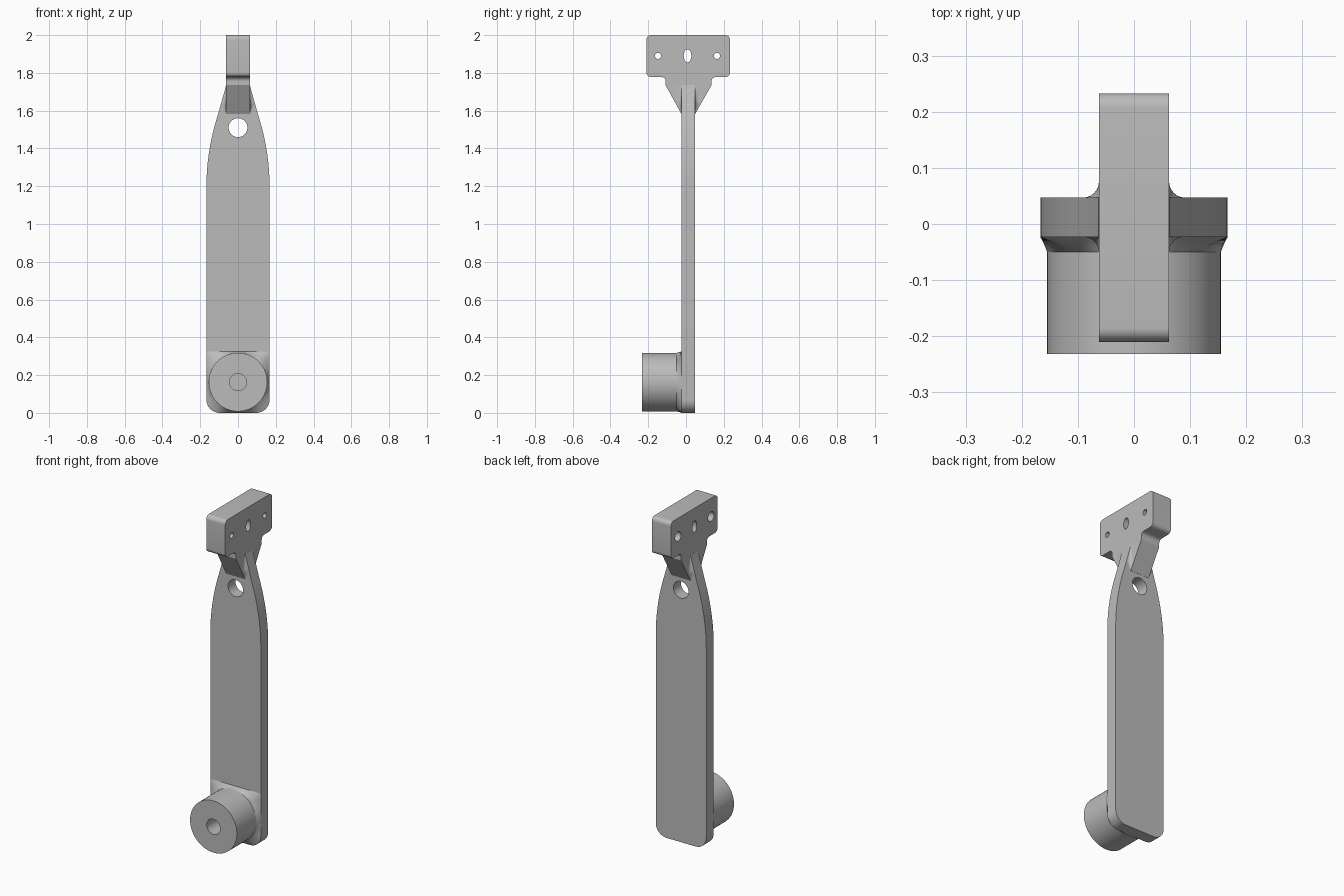
import bpy, bmesh, math
from mathutils import Vector

if "Cube" in bpy.data.objects:
    bpy.data.objects.remove(bpy.data.objects["Cube"], do_unlink=True)

grey = bpy.data.materials.new("light grey")
grey.use_nodes = True
grey.diffuse_color = (0.5, 0.5, 0.5, 1)
grey.node_tree.nodes["Principled BSDF"].inputs["Base Color"].default_value = (0.5, 0.5, 0.5, 1)

FRONT, BACK = -0.023, 0.047      # blade faces
HALF, HEAD = 0.167, 0.0625       # blade and head half widths
NECK_LOW, NECK_TOP = 1.58, 1.735
KNOB_Z, KNOB_R = 0.163, 0.155


def loft(name, rings):
    """Skin a list of equal-length rings and cap both ends."""
    bm = bmesh.new()
    loops = [[bm.verts.new(p) for p in ring] for ring in rings]
    n = len(loops[0])
    for a, b in zip(loops, loops[1:]):
        for i in range(n):
            j = (i + 1) % n
            bm.faces.new((a[i], a[j], b[j], b[i]))
    bm.faces.new(loops[0][::-1])
    bm.faces.new(loops[-1])
    bmesh.ops.recalc_face_normals(bm, faces=bm.faces)
    mesh = bpy.data.meshes.new(name)
    bm.to_mesh(mesh)
    bm.free()
    mesh.materials.append(grey)
    obj = bpy.data.objects.new(name, mesh)
    bpy.context.collection.objects.link(obj)
    return obj


def along_y(pts, y):
    return [Vector((a, y, b)) for a, b in pts]


def along_x(pts, x):
    return [Vector((x, a, b)) for a, b in pts]


def ellipse(a, b, ra, rb, n=48):
    return [(a + ra * math.cos(math.tau * i / n), b + rb * math.sin(math.tau * i / n))
            for i in range(n)]


def rounded(corners, steps=8):
    """Round each (a, b, radius) corner with a tangent curve."""
    out = []
    for i, (a, b, r) in enumerate(corners):
        p = Vector((a, b))
        if not r:
            out.append((a, b))
            continue
        u = (Vector(corners[i - 1][:2]) - p).normalized()
        v = (Vector(corners[(i + 1) % len(corners)][:2]) - p).normalized()
        for k in range(steps + 1):
            t = k / steps * math.pi / 2
            q = p + u * r * (1 - math.sin(t)) + v * r * (1 - math.cos(t))
            out.append((q.x, q.y))
    return out


def cut(obj, cutters):
    for c in cutters:
        mod = obj.modifiers.new("hole", 'BOOLEAN')
        mod.operation, mod.solver, mod.object = 'DIFFERENCE', 'EXACT', c
    bpy.context.view_layer.update()
    deps = bpy.context.evaluated_depsgraph_get()
    mesh = bpy.data.meshes.new_from_object(obj.evaluated_get(deps))
    obj.modifiers.clear()
    obj.data = mesh
    for c in cutters:
        bpy.data.objects.remove(c, do_unlink=True)


def blade_half(z):
    """Half width of the blade at a height: straight, curved, then tapered."""
    if z < 1.2:
        return HALF
    if z < NECK_LOW:
        return HALF - 0.061 * ((z - 1.2) / (NECK_LOW - 1.2)) ** 2
    return 0.106 + (HEAD - 0.106) * (z - NECK_LOW) / (NECK_TOP - NECK_LOW)


# Flat blade with round lower corners and a through hole
side = [(blade_half(z), z) for z in [1.2 + 0.02 * i for i in range(20)] + [NECK_TOP]]
bottom = rounded([(-HALF, 1, 0), (-HALF, 0, 0.07), (HALF, 0, 0.07), (HALF, 1, 0)])[1:-1]
outline = bottom + side + [(-x, z) for x, z in reversed(side)]
blade = loft("blade", [along_y(outline, FRONT), along_y(outline, BACK)])
hole = ellipse(0, 1.51, 0.05, 0.05)
cut(blade, [loft("hole_cutter", [along_y(hole, -0.2), along_y(hole, 0.2)])])

# Mounting head with filleted shoulders
head_outline = rounded([
    (-0.21, 2, 0.025), (-0.21, 1.778, 0.025), (-0.108, 1.778, 0.022), (-0.108, NECK_TOP, 0),
    (0.135, NECK_TOP, 0), (0.135, 1.778, 0.022), (0.233, 1.778, 0.025), (0.233, 2, 0.025)])
head = loft("mounting_head", [along_x(head_outline, -HEAD), along_x(head_outline, HEAD)])
cutters = []
for y, ry, rz in ((-0.148, 0.016, 0.016), (0.164, 0.016, 0.016), (0.008, 0.02, 0.034)):
    bore = ellipse(y, 1.89, ry, rz)
    cutters.append(loft("bore_cutter", [along_x(bore, -0.2), along_x(bore, 0.2)]))
    if ry == rz:
        sink = ellipse(y, 1.89, 0.028, 0.028)
        cutters.append(loft("sink_cutter", [along_x(sink, -0.2), along_x(sink, -0.025)]))
cut(head, cutters)


# Wedge neck, flared into the blade faces
def neck_ring(t):
    z = NECK_LOW + t * (NECK_TOP - NECK_LOW)
    quads = []
    for face, sign, depth in ((FRONT, -1, 0.085 * t), (BACK, 1, 0.088 * t)):
        r = max(0.0005, min(0.03, depth * 0.95, blade_half(z) - HEAD))
        arc = [(HEAD + r - r * math.sin(a), face + sign * r * (1 - math.cos(a)))
               for a in [math.pi / 2 * k / 6 for k in range(7)]]
        quads.append(arc + [(HEAD, face + sign * depth)])
    half = quads[0][::-1] + quads[1]
    ring = half + [(-x, y) for x, y in reversed(half)]
    return [Vector((x, y, z)) for x, y in ring]


loft("neck", [neck_ring(0.01 + 0.99 * i / 12) for i in range(13)])

# Round knob with a blind bore
rim = ellipse(0, KNOB_Z, KNOB_R, KNOB_R, 64)
knob = loft("knob", [along_y(rim, -0.232), along_y(rim, FRONT + 0.01)])
bore = ellipse(0, KNOB_Z, 0.045, 0.045)
cut(knob, [loft("bore_cutter", [along_y(bore, -0.3), along_y(bore, -0.1)])])


# Knob base, blending the round knob into the squared blade end
def base_point(i, n=96):
    a = math.tau * (i + 0.5) / n
    c, s = math.cos(a), math.sin(a)
    d = min(HALF / abs(c), KNOB_Z / abs(s))
    if s < 0:                                  # lower corners follow the blade
        r = 0.07
        cx, cz = HALF - r, KNOB_Z - r
        px, pz = abs(c) * d, abs(s) * d
        if px > cx and pz > cz:
            m = abs(c) * cx + abs(s) * cz
            d = m + math.sqrt(m * m - cx * cx - cz * cz + r * r)
    return (c, s, d)


rings = []
for y, f in ((FRONT + 0.005, 1), (FRONT, 1), (-0.032, 0.6), (-0.041, 0.26), (-0.05, 0)):
    pts = []
    for c, s, d in map(base_point, range(96)):
        k = KNOB_R + f * (d - KNOB_R)
        pts.append((c * k, KNOB_Z + s * k))
    rings.append(along_y(pts, y))
loft("knob_base", rings)

# Smooth the curved faces, keep the edges sharp
bpy.ops.object.select_all(action='DESELECT')
for name in ("blade", "mounting_head", "neck", "knob", "knob_base"):
    obj = bpy.data.objects[name]
    obj.select_set(True)
    bpy.context.view_layer.objects.active = obj
bpy.ops.object.shade_smooth_by_angle(angle=math.radians(30))
